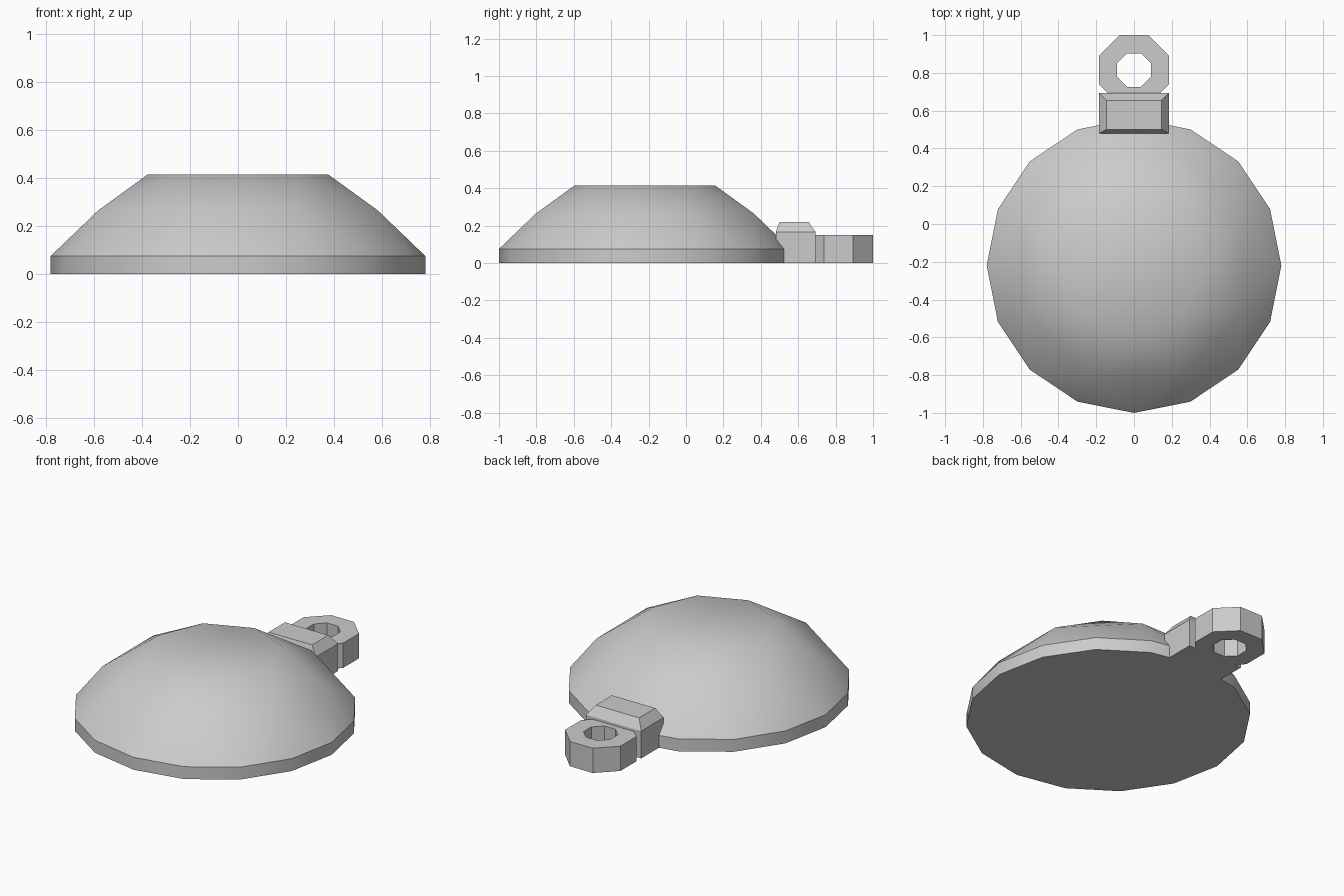
import bpy, bmesh
from math import cos, sin, pi

cube = bpy.data.objects.get("Cube")
if cube:
    bpy.data.objects.remove(cube)

grey = bpy.data.materials.new("light grey")
grey.use_nodes = True
colour = (0.6, 0.6, 0.6, 1)
grey.diffuse_color = colour
grey.node_tree.nodes["Principled BSDF"].inputs["Base Color"].default_value = colour


def circle(bm, n, radius, y, z, turn=0.0):
    """Ring of n points; turn is a fraction of one step."""
    angles = [2 * pi * (i + turn) / n for i in range(n)]
    return [bm.verts.new((radius * cos(a), y + radius * sin(a), z)) for a in angles]


def rectangle(bm, half_x, y0, y1, z):
    corners = [(-half_x, y0), (half_x, y0), (half_x, y1), (-half_x, y1)]
    return [bm.verts.new((x, y, z)) for x, y in corners]


def bridge(bm, a, b):
    n = len(a)
    for i in range(n):
        j = (i + 1) % n
        bm.faces.new((a[i], a[j], b[j], b[i]))


def finish(bm, name):
    bmesh.ops.recalc_face_normals(bm, faces=bm.faces[:])
    mesh = bpy.data.meshes.new(name)
    bm.to_mesh(mesh)
    bm.free()
    mesh.materials.append(grey)
    obj = bpy.data.objects.new(name, mesh)
    bpy.context.collection.objects.link(obj)


# Brilliant-cut stone: girdle, star and kite facets, flat table
bm = bmesh.new()
base = circle(bm, 16, 0.78, -0.22, 0)
girdle = circle(bm, 16, 0.78, -0.22, 0.075)
middle = circle(bm, 8, 0.63, -0.22, 0.265, 0.5)
table = circle(bm, 8, 0.375, -0.22, 0.415)
bridge(bm, base, girdle)
for k in range(8):
    left, right = middle[k - 1], middle[k]
    main = girdle[2 * k]
    bm.faces.new((left, main, right))
    bm.faces.new((left, right, table[k]))
    bm.faces.new((main, girdle[2 * k + 1], right))
    bm.faces.new((main, left, girdle[2 * k - 1]))
    bm.faces.new((right, table[(k + 1) % 8], table[k]))
bm.faces.new(table)
bm.faces.new(base)
for face in bm.faces:
    face.smooth = True
for ring in (base, girdle):
    for i in range(16):
        bm.edges.get((ring[i - 1], ring[i])).smooth = False
finish(bm, "gemstone")

# Chamfered clasp block
bm = bmesh.new()
levels = [rectangle(bm, 0.185, 0.48, 0.693, 0),
          rectangle(bm, 0.185, 0.48, 0.693, 0.165),
          rectangle(bm, 0.145, 0.5, 0.655, 0.22)]
bridge(bm, levels[0], levels[1])
bridge(bm, levels[1], levels[2])
bm.faces.new(levels[0])
bm.faces.new(levels[2])
finish(bm, "clasp_block")

# Octagonal hanging loop
bm = bmesh.new()
outer, inner = 0.2, 0.096
loops = [circle(bm, 8, r, 0.815, z, 0.5)
         for r, z in ((outer, 0), (outer, 0.15), (inner, 0.15), (inner, 0))]
for i in range(4):
    bridge(bm, loops[i - 1], loops[i])
finish(bm, "hanging_loop")
